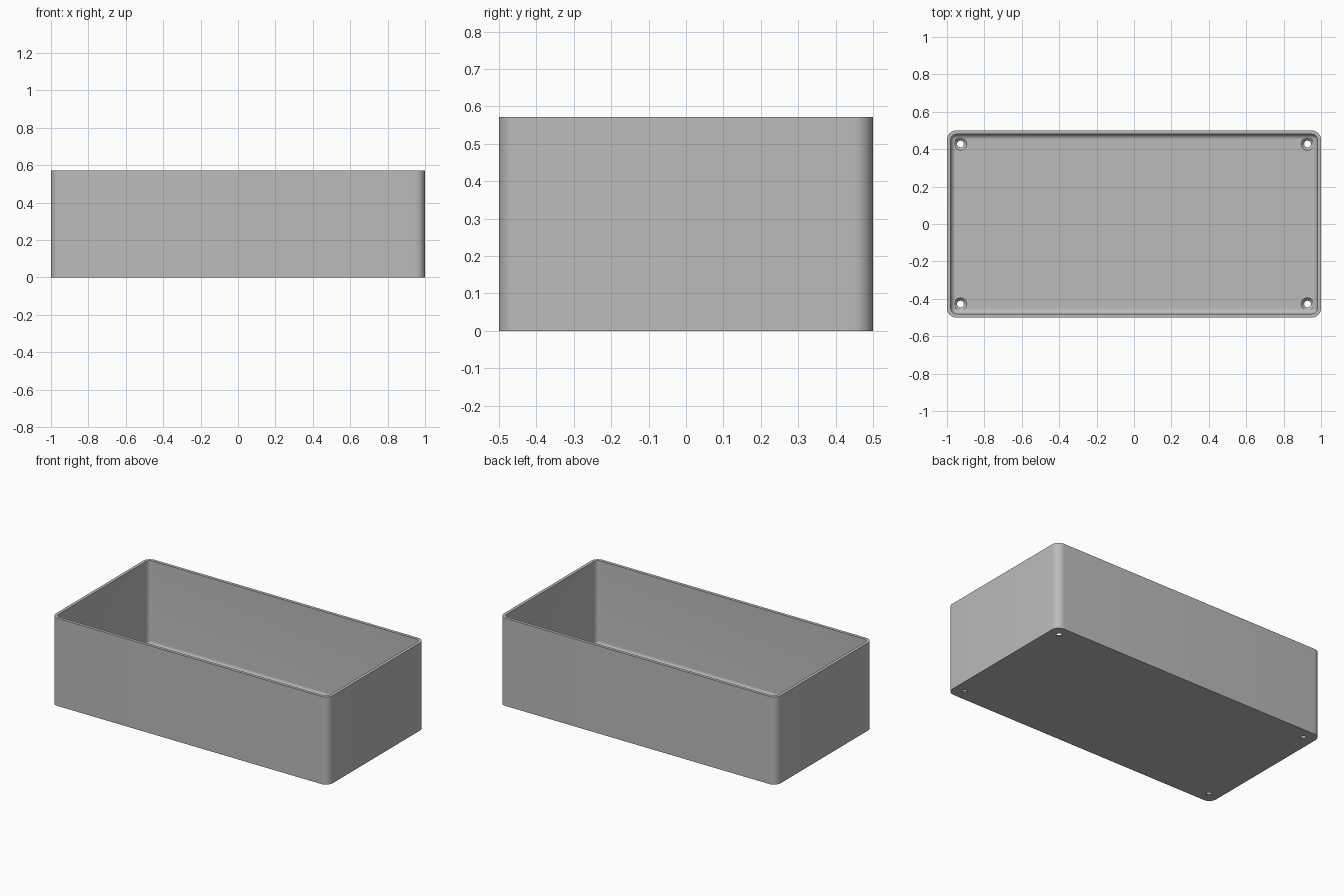
import bpy, bmesh, math

if "Cube" in bpy.data.objects:
    bpy.data.objects.remove(bpy.data.objects["Cube"], do_unlink=True)

HX, HY, H = 1.0, 0.5, 0.572
WALL, FLOOR, CORNER, FILLET = 0.02, 0.02, 0.05, 0.029
HOLE, SINK = 0.018, 0.034

grey = bpy.data.materials.new("grey plastic")
grey.use_nodes = True
colour = (0.5, 0.5, 0.5, 1)
grey.diffuse_color = colour
grey.node_tree.nodes["Principled BSDF"].inputs["Base Color"].default_value = colour


def make_object(name, bm):
    bmesh.ops.recalc_face_normals(bm, faces=bm.faces)
    mesh = bpy.data.meshes.new(name)
    bm.to_mesh(mesh)
    bm.free()
    mesh.materials.append(grey)
    ob = bpy.data.objects.new(name, mesh)
    bpy.context.collection.objects.link(ob)
    return ob


def loft(bm, rings):
    """Skin a stack of equal-length rings and cap both ends."""
    rings = [[bm.verts.new(p) for p in ring] for ring in rings]
    for a, b in zip(rings, rings[1:]):
        for i in range(len(a)):
            j = (i + 1) % len(a)
            bm.faces.new((a[i], a[j], b[j], b[i]))
    bm.faces.new(rings[0])
    bm.faces.new(rings[-1])


def rounded_ring(inset, z, steps=10):
    r = CORNER - inset
    pts = []
    for k, (sx, sy) in enumerate(((1, 1), (-1, 1), (-1, -1), (1, -1))):
        for i in range(steps + 1):
            a = (k + i / steps) * math.pi / 2
            pts.append((sx * (HX - CORNER) + r * math.cos(a),
                        sy * (HY - CORNER) + r * math.sin(a), z))
    return pts


# Tray shell: outside wall, rim, inside wall, then fillet into the floor
sections = [(0, 0), (0, H), (WALL, H)]
for i in range(9):
    a = i / 8 * math.pi / 2
    sections.append((WALL + FILLET * (1 - math.cos(a)),
                     FLOOR + FILLET * (1 - math.sin(a))))
bm = bmesh.new()
loft(bm, [rounded_ring(*s) for s in sections])
tray = make_object("tray", bm)

# Countersunk screw hole cutters
bm = bmesh.new()
profile = [(HOLE, -0.05), (HOLE, FLOOR - SINK + HOLE), (SINK, FLOOR), (SINK, 0.1)]
for sx in (-1, 1):
    for sy in (-1, 1):
        loft(bm, [[(sx * 0.928 + r * math.cos(i * math.tau / 32),
                    sy * 0.428 + r * math.sin(i * math.tau / 32), z)
                   for i in range(32)] for r, z in profile])
cutter = make_object("screw_hole_cutter", bm)
cutter.hide_render = True

cut = tray.modifiers.new("screw holes", 'BOOLEAN')
cut.operation = 'DIFFERENCE'
cut.solver = 'EXACT'
cut.object = cutter
bpy.context.view_layer.objects.active = tray
tray.select_set(True)
bpy.ops.object.modifier_apply(modifier=cut.name)
bpy.data.objects.remove(cutter, do_unlink=True)

# Smooth rounded corners, crisp rims
bpy.ops.object.select_all(action='DESELECT')
tray.select_set(True)
bpy.ops.object.shade_smooth_by_angle(angle=math.radians(30))
